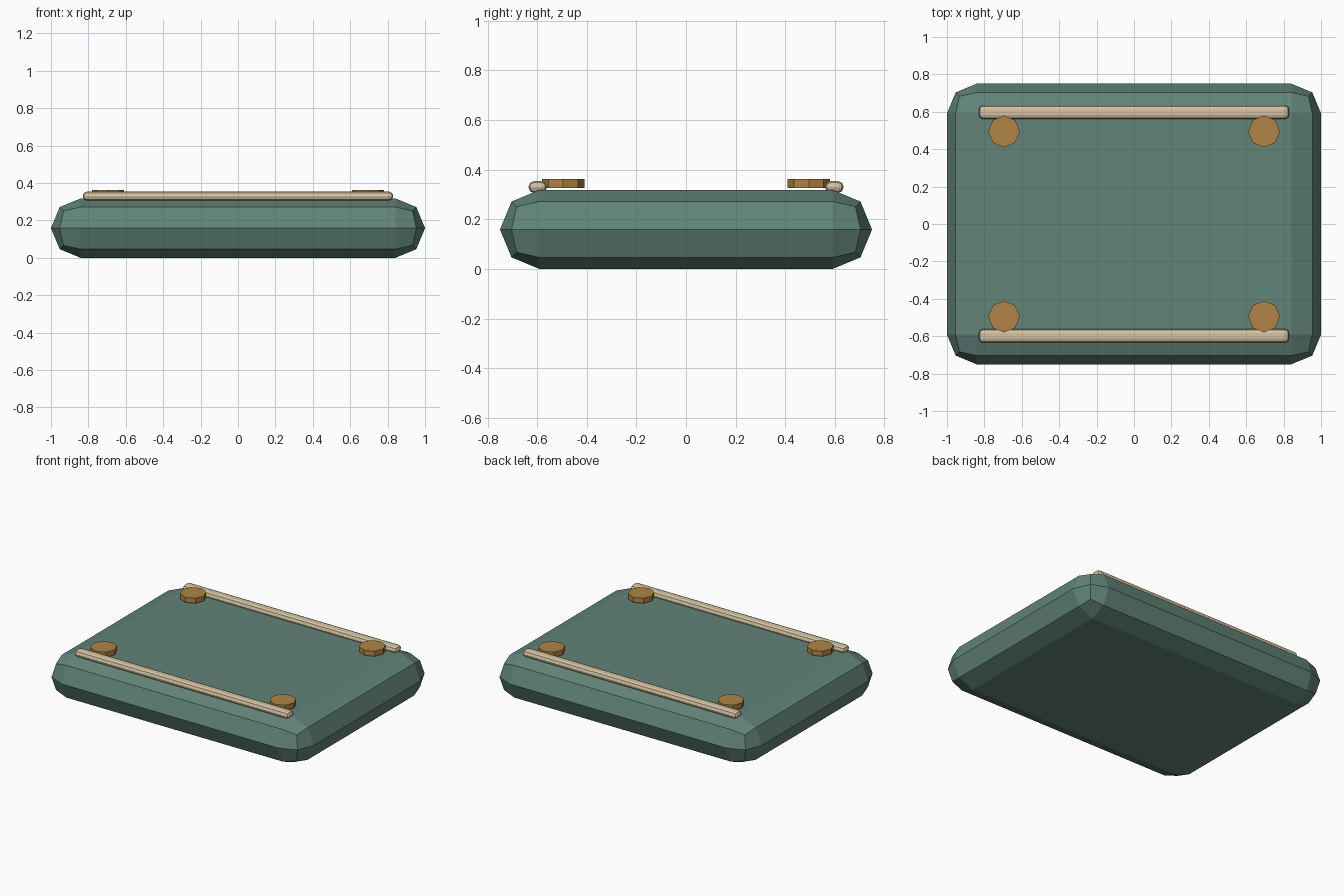
import bpy, bmesh

if "Cube" in bpy.data.objects:
    bpy.data.objects.remove(bpy.data.objects["Cube"])


def material(name, rgb):
    m = bpy.data.materials.new(name)
    m.diffuse_color = (*rgb, 1.0)
    m.use_nodes = True
    m.node_tree.nodes["Principled BSDF"].inputs["Base Color"].default_value = m.diffuse_color
    return m


GREEN = material("muted_green", (0.12, 0.23, 0.19))
CREAM = material("cream", (0.66, 0.54, 0.36))
GOLD = material("ochre", (0.43, 0.23, 0.06))


def finish(name, bm, mat):
    me = bpy.data.meshes.new(name)
    bmesh.ops.recalc_face_normals(bm, faces=bm.faces)
    bm.to_mesh(me)
    bm.free()
    me.materials.append(mat)
    ob = bpy.data.objects.new(name, me)
    bpy.context.collection.objects.link(ob)
    return ob


def rounded_box(name, size, centre, radius, mat):
    """Box with every edge rounded by a two-step bevel."""
    bm = bmesh.new()
    bmesh.ops.create_cube(bm, size=1)
    for v in bm.verts:
        v.co = [c * s + o for c, s, o in zip(v.co, size, centre)]
    bmesh.ops.bevel(bm, geom=bm.edges[:], offset=radius, offset_type='OFFSET',
                    segments=2, profile=0.5, affect='EDGES', clamp_overlap=True)
    bmesh.ops.remove_doubles(bm, verts=bm.verts, dist=0.001)
    return finish(name, bm, mat)


def button(name, x, y):
    """Short eight-sided disc."""
    bm = bmesh.new()
    bmesh.ops.create_cone(bm, cap_ends=True, segments=8, radius1=0.085,
                          radius2=0.085, depth=0.036)
    bmesh.ops.translate(bm, verts=bm.verts, vec=(x, y, 0.344))
    return finish(name, bm, GOLD)


# Padded slab
rounded_box("cushion", (2.0, 1.5, 0.318), (0, 0, 0.159), 0.1588, GREEN)

# Piping rails and corner buttons along the front and back
for side, s in (("front", -1), ("back", 1)):
    rounded_box(f"{side}_rail", (1.66, 0.074, 0.048), (0, s * 0.598, 0.33),
                0.0225, CREAM)
    for end, e in (("left", -1), ("right", 1)):
        button(f"{side}_{end}_button", e * 0.695, s * 0.495)
